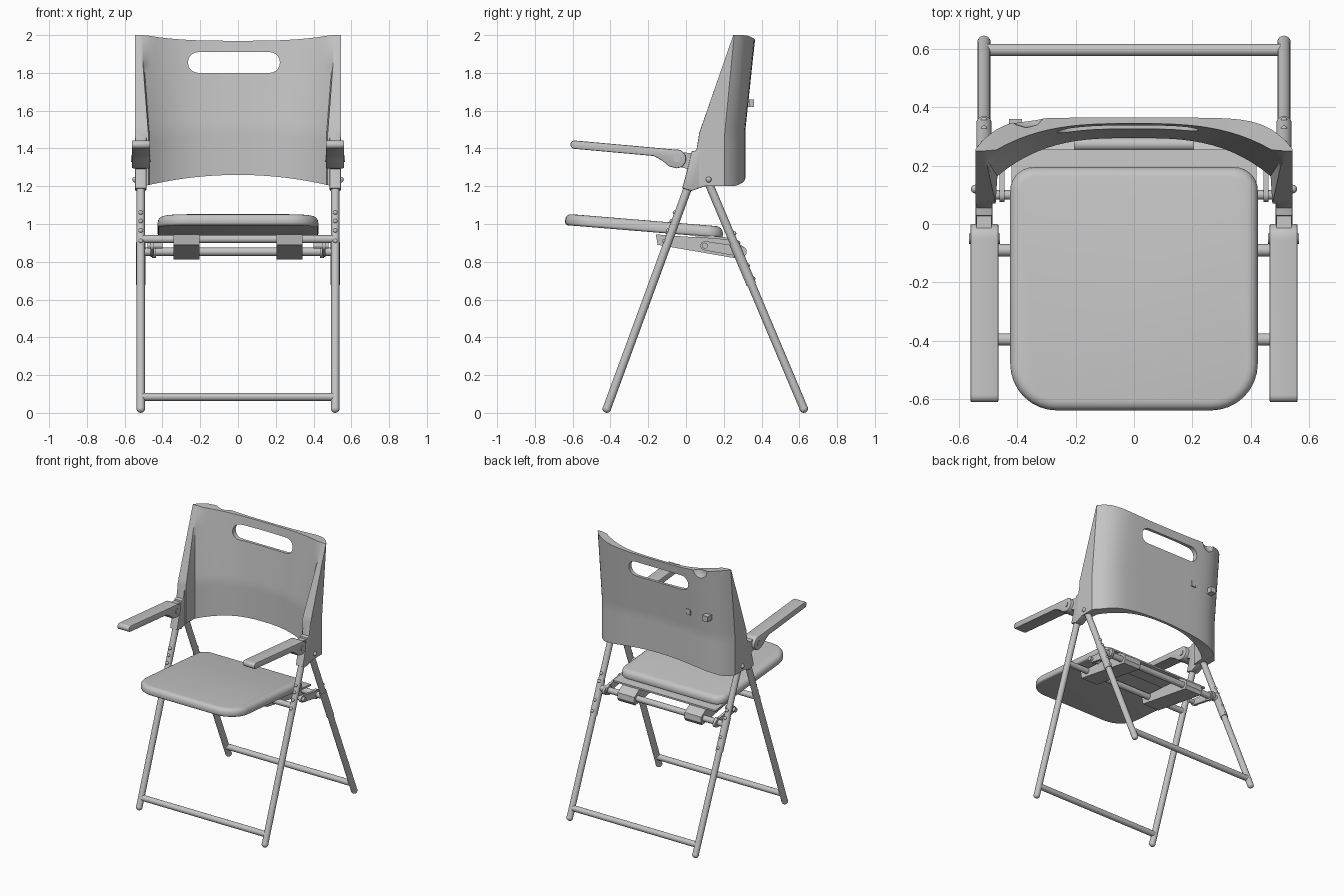
import bpy, bmesh, math
from mathutils import Vector, Matrix

cube = bpy.data.objects.get("Cube")
if cube:
    bpy.data.objects.remove(cube)

grey = bpy.data.materials.new("light grey")
grey.use_nodes = True
grey.diffuse_color = (0.55, 0.55, 0.555, 1)
grey.node_tree.nodes["Principled BSDF"].inputs["Base Color"].default_value = grey.diffuse_color
SIDES = ((1, "left"), (-1, "right"))
X = 0.515                                   # side frame position


def finish(name, bm):
    bmesh.ops.recalc_face_normals(bm, faces=bm.faces)
    mesh = bpy.data.meshes.new(name)
    bm.to_mesh(mesh)
    bm.free()
    mesh.materials.append(grey)
    ob = bpy.data.objects.new(name, mesh)
    bpy.context.collection.objects.link(ob)
    return ob


def activate(ob):
    bpy.ops.object.select_all(action='DESELECT')
    ob.select_set(True)
    bpy.context.view_layer.objects.active = ob


def tube(name, a, b, r, round_ends=False):
    a, b = Vector(a), Vector(b)
    turn = (b - a).to_track_quat('Z', 'Y').to_matrix().to_4x4()
    bm = bmesh.new()
    bmesh.ops.create_cone(bm, cap_ends=True, segments=20, radius1=r, radius2=r,
                          depth=(b - a).length,
                          matrix=Matrix.Translation((a + b) / 2) @ turn)
    if round_ends:
        for p in (a, b):
            bmesh.ops.create_uvsphere(bm, u_segments=20, v_segments=10, radius=r * 1.04,
                                      matrix=Matrix.Translation(p) @ turn)
    return finish(name, bm)


def button(name, p, r):
    bm = bmesh.new()
    bmesh.ops.create_uvsphere(bm, u_segments=12, v_segments=8, radius=r,
                              matrix=Matrix.Translation(p))
    return finish(name, bm)


def slab(name, outline, x0, x1, bevel=0):
    """Extrude a (y, z) outline between two x positions."""
    bm = bmesh.new()
    face = bm.faces.new([bm.verts.new((x0, y, z)) for y, z in outline])
    new = bmesh.ops.extrude_face_region(bm, geom=[face])["geom"]
    bmesh.ops.translate(bm, vec=(x1 - x0, 0, 0),
                        verts=[g for g in new if isinstance(g, bmesh.types.BMVert)])
    if bevel:
        rims = [e for e in bm.edges if abs(e.verts[0].co.x - e.verts[1].co.x) < 1e-5]
        bmesh.ops.bevel(bm, geom=rims, offset=bevel, segments=2, profile=0.5, affect='EDGES')
    return finish(name, bm)


def arc(cy, cz, r, start, end, n=8):
    return [(cy + r * math.cos(math.radians(start + (end - start) * i / n)),
             cz + r * math.sin(math.radians(start + (end - start) * i / n))) for i in range(n + 1)]


def cut(ob, cutter):
    cutter.hide_render = True
    mod = ob.modifiers.new("cut", 'BOOLEAN')
    mod.operation, mod.solver, mod.object = 'DIFFERENCE', 'EXACT', cutter
    activate(ob)
    bpy.ops.object.modifier_apply(modifier=mod.name)
    bpy.data.objects.remove(cutter)


def front_y(z):                             # front leg centre line
    return -0.42 + 0.367 * (z - 0.02)


def rear_y(z):                              # rear leg centre line
    return 0.625 - 0.422 * (z - 0.02)


# Curved back shell with thick side wings
def backrest():
    bm = bmesh.new()
    rows, half = 20, 14
    grid = []
    for r in range(rows + 1):
        t = r / rows
        lean = max(0, (t - 0.35) / 0.65)
        inner = 0.475 + 0.04 * lean
        wing = 0.07 + 0.18 * lean
        right = [(inner - 0.006) * i / half for i in range(half + 1)]
        right += [inner + (0.545 - inner) * k for k in (0, 0.3, 0.55, 0.8, 1)]
        row = []
        for x in [-v for v in reversed(right[1:])] + right:
            ax = abs(x)
            low = 1.26 - 0.06 * min(1, ax / 0.5) ** 2
            top = 1.97 + 0.03 * min(1, ax / 0.49) ** 3
            z = low + t * (top - low)
            centre = 0.315 + 0.05 * lean
            back = centre - 0.11 * (ax / 0.545) ** 7
            front = centre - 0.02 - (0.14 - 0.045 * lean) * (ax / 0.48) ** 3
            front = wing if ax > inner - 0.003 else max(front, wing + 0.002)
            row.append((bm.verts.new((x, front, z)), bm.verts.new((x, back, z))))
        grid.append(row)
    last = len(grid[0]) - 1
    for a, b in zip(grid, grid[1:]):
        for i in range(last):
            for s in (0, 1):
                bm.faces.new((a[i][s], a[i + 1][s], b[i + 1][s], b[i][s]))
        for i in (0, last):
            bm.faces.new((a[i][0], a[i][1], b[i][1], b[i][0]))
    for row in (grid[0], grid[-1]):
        for i in range(last):
            bm.faces.new((row[i][0], row[i][1], row[i + 1][1], row[i + 1][0]))
    return finish("backrest", bm)


shell = backrest()

# Hand slot and the small scoop in the top edge
bm = bmesh.new()
ends = arc(0.167, 1.855, 0.055, -90, 90, 10) + arc(-0.21, 1.855, 0.055, 90, 270, 10)
face = bm.faces.new([bm.verts.new((x, 0.1, z)) for x, z in ends])
new = bmesh.ops.extrude_face_region(bm, geom=[face])["geom"]
bmesh.ops.translate(bm, vec=(0, 0.5, 0), verts=[g for g in new if isinstance(g, bmesh.types.BMVert)])
cut(shell, finish("slot_cutter", bm))
cut(shell, button("scoop_cutter", (-0.37, 0.405, 1.98), 0.075))

# Clips on the rear of the shell
slab("rear_clip_inner", [(0.31, 1.62), (0.336, 1.62), (0.336, 1.66), (0.31, 1.66)], -0.27, -0.235)
slab("rear_clip_outer", [(0.29, 1.62), (0.36, 1.62), (0.36, 1.66), (0.29, 1.66)], -0.43, -0.385)

# Seat cushion: rounded outline, softened rims, tilted back
bm = bmesh.new()
outline = (arc(0.345, 0.115, 0.08, 0, 90) + arc(-0.345, 0.115, 0.08, 90, 180)
           + arc(-0.265, -0.48, 0.16, 180, 270) + arc(0.265, -0.48, 0.16, 270, 360))
face = bm.faces.new([bm.verts.new((x, y, -0.03)) for x, y in outline])
new = bmesh.ops.extrude_face_region(bm, geom=[face])["geom"]
bmesh.ops.translate(bm, vec=(0, 0, 0.06), verts=[g for g in new if isinstance(g, bmesh.types.BMVert)])
for height, size in ((0.03, 0.034), (-0.03, 0.014)):
    rim = [e for e in bm.edges if all(abs(v.co.z - height) < 1e-4 for v in e.verts)]
    bmesh.ops.bevel(bm, geom=rim, offset=size, segments=4, profile=0.5, affect='EDGES')
for v in bm.verts:
    v.co.z += 0.972 - 0.082 * v.co.y
finish("seat", bm)

# Pan plate under the rear of the seat
slab("seat_pan", [(0.05, 0.93), (0.255, 0.913), (0.255, 0.925), (0.05, 0.945)], -0.42, 0.42)

# Cross bars
for name, y, z, r in (("front_floor_bar", front_y(0.085), 0.085, 0.021),
                      ("rear_floor_bar", rear_y(0.085), 0.085, 0.021),
                      ("front_seat_rod", -0.09, 0.92, 0.021),
                      ("rear_seat_rod", rear_y(0.853), 0.853, 0.022)):
    tube(name, (-X, y, z), (X, y, z), r)

arm = (arc(-0.05, 1.345, 0.05, 100, -90, 12) + [(-0.09, 1.305), (-0.125, 1.335), (-0.17, 1.36)]
       + arc(-0.59, 1.42, 0.022, 260, 80))

for s, side in SIDES:
    # Leg tubes
    tube(side + "_front_leg", (s * X, front_y(0.023), 0.023), (s * X, front_y(1.4), 1.4), 0.022, True)
    tube(side + "_rear_leg", (s * X, rear_y(0.023), 0.023), (s * X, rear_y(1.23), 1.23), 0.022, True)
    tube(side + "_rear_sleeve", (s * X, rear_y(0.68), 0.68), (s * X, rear_y(0.9), 0.9), 0.026)
    # Bracket joining leg, armrest and shell
    slab(side + "_leg_bracket", [(-0.02, 1.19), (0.03, 1.175), (0.1, 1.2), (0.1, 1.48), (0.07, 1.48),
                                 (0.055, 1.39), (0.03, 1.385), (0.01, 1.3)], s * 0.485, s * 0.545, 0.006)
    slab(side + "_arm_tongue", [(-0.06, 1.31), (0.03, 1.285), (0.04, 1.375), (-0.04, 1.38)],
         s * 0.49, s * 0.54)
    # Armrest and its pivot
    slab(side + "_armrest", arm, s * 0.465, s * 0.562, 0.006)
    tube(side + "_arm_pivot", (s * 0.46, -0.05, 1.345), (s * 0.567, -0.05, 1.345), 0.018)
    button(side + "_shell_screw", (s * 0.545, 0.12, 1.235), 0.015)
    # Channel brackets under the seat
    slab(side + "_seat_channel", [(-0.16, 0.945), (-0.15, 0.89), (0.3, 0.812), (0.315, 0.835),
                                  (0.31, 0.875), (0.25, 0.915)], s * 0.205, s * 0.342)
    # Slotted link with pins
    slab(side + "_link", arc(0.295, 0.853, 0.027, -100, 80) + arc(0.1, 0.885, 0.024, 80, 260),
         s * 0.444, s * 0.462)
    tube(side + "_link_pin", (s * 0.4, 0.1, 0.885), (s * 0.48, 0.1, 0.885), 0.016)
    tube(side + "_link_collar", (s * 0.435, 0.274, 0.853), (s * 0.455, 0.274, 0.853), 0.034)
    # Adjustment buttons on the legs
    for i, z in enumerate((1.06, 1.015, 0.965, 0.91)):
        button(f"{side}_front_button_{i}", (s * X, front_y(z) - 0.02, z), 0.012)
    for i, z in enumerate((0.95, 0.9, 0.78, 0.71)):
        button(f"{side}_rear_button_{i}", (s * X, rear_y(z) + 0.022, z), 0.012)

# Smooth shading with crisp edges
for ob in [o for o in bpy.context.collection.objects if o.type == 'MESH']:
    activate(ob)
    bpy.ops.object.shade_smooth_by_angle(angle=math.radians(35))
